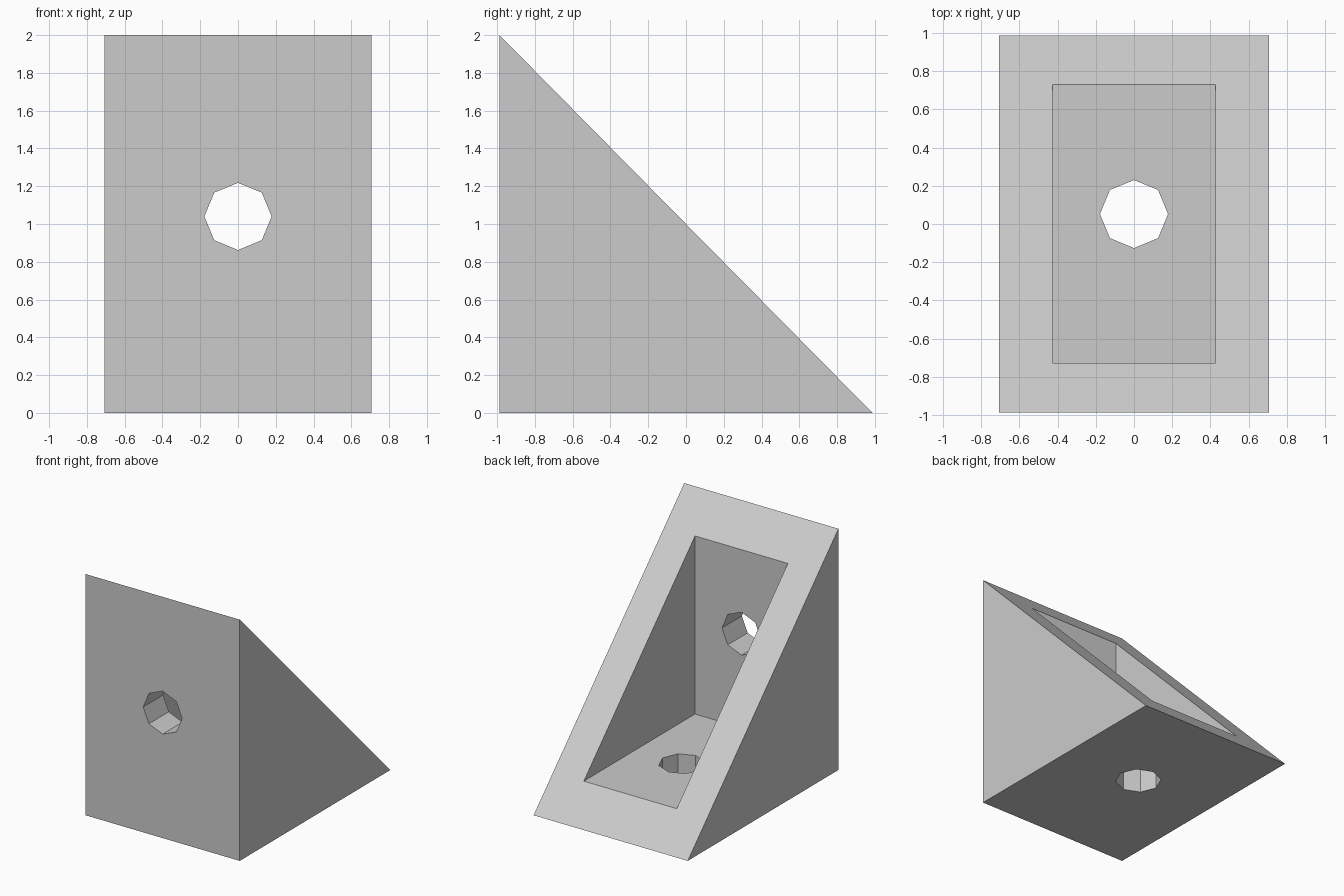
import bpy
import bmesh
from math import pi
from mathutils import Matrix, Vector

cube = bpy.data.objects.get("Cube")
if cube:
    bpy.data.objects.remove(cube, do_unlink=True)

HALF_WIDTH, DEPTH, HEIGHT = 0.707, 0.987, 2.0
WALL = 0.26          # thickness of the front wall and the floor
HOLE_RADIUS = 0.178

grey = bpy.data.materials.new("plain grey")
grey.use_nodes = True
colour = (0.6, 0.6, 0.6, 1)
grey.diffuse_color = colour
grey.node_tree.nodes["Principled BSDF"].inputs["Base Color"].default_value = colour


def finish(bm, name):
    bmesh.ops.recalc_face_normals(bm, faces=bm.faces)
    mesh = bpy.data.meshes.new(name)
    bm.to_mesh(mesh)
    bm.free()
    mesh.materials.append(grey)
    obj = bpy.data.objects.new(name, mesh)
    bpy.context.collection.objects.link(obj)
    return obj


def wedge(name, half_width, profile):
    """Extrude a triangular (y, z) side profile across x."""
    bm = bmesh.new()
    face = bm.faces.new([bm.verts.new((-half_width, y, z)) for y, z in profile])
    out = bmesh.ops.extrude_face_region(bm, geom=[face])["geom"]
    verts = [v for v in out if isinstance(v, bmesh.types.BMVert)]
    bmesh.ops.translate(bm, verts=verts, vec=(2 * half_width, 0, 0))
    return finish(bm, name)


def octagon_hole(name, centre, tilt):
    """Eight-sided drill with corners on its main axes."""
    bm = bmesh.new()
    bmesh.ops.create_cone(bm, cap_ends=True, segments=8, radius1=HOLE_RADIUS,
                          radius2=HOLE_RADIUS, depth=2 * WALL + 0.1,
                          matrix=Matrix.Translation(Vector(centre)) @ Matrix.Rotation(tilt, 4, "X"))
    return finish(bm, name)


# Solid corner bracket
bracket = wedge("corner_bracket", HALF_WIDTH,
                [(-DEPTH, 0), (DEPTH, 0), (-DEPTH, HEIGHT)])

# Pocket open along the slope, carried past it for a clean cut
slope = HEIGHT / (2 * DEPTH)
inner, extra = -DEPTH + WALL, 0.2
rim_y = DEPTH - WALL / slope
rim_z = HEIGHT - WALL * slope
cutters = [
    wedge("pocket_cutter", 0.426,
          [(inner, WALL), (rim_y, WALL), (rim_y, WALL + extra),
           (inner + extra, rim_z), (inner, rim_z)]),
    # Screw holes through the floor and the front wall
    octagon_hole("floor_hole_cutter", (0, 0.052, 0), 0),
    octagon_hole("wall_hole_cutter", (0, -DEPTH, 1.04), pi / 2),
]

# Cut the pocket and holes, then remove the cutters
bpy.context.view_layer.objects.active = bracket
for cutter in cutters:
    cutter.hide_render = True
    cut = bracket.modifiers.new("cut", "BOOLEAN")
    cut.operation = "DIFFERENCE"
    cut.solver = "EXACT"
    cut.object = cutter
    bpy.ops.object.modifier_apply(modifier=cut.name)
    bpy.data.objects.remove(cutter, do_unlink=True)
